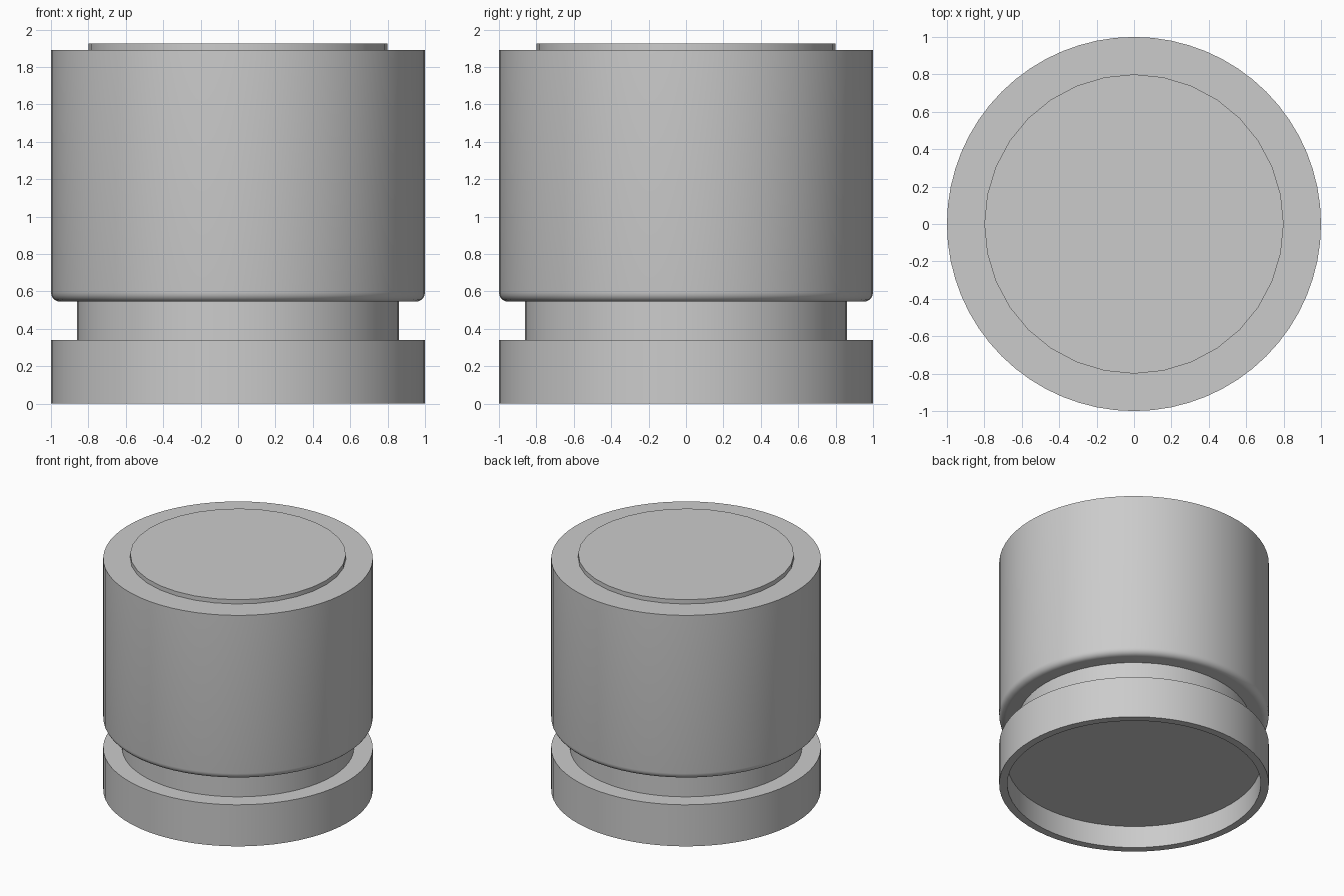
import bpy, bmesh
from math import radians

cube = bpy.data.objects.get("Cube")
if cube:
    bpy.data.objects.remove(cube, do_unlink=True)

grey = bpy.data.materials.new("plain grey")
grey.use_nodes = True
colour = (0.6, 0.6, 0.6, 1)
grey.diffuse_color = colour
grey.node_tree.nodes["Principled BSDF"].inputs["Base Color"].default_value = colour


def drum(name, radius, bottom, top, sides=64, recess=None, fillet=0):
    """Upright cylinder, with an optional recess or rounded edge underneath."""
    bm = bmesh.new()
    bmesh.ops.create_cone(bm, cap_ends=True, segments=sides, radius1=radius,
                          radius2=radius, depth=top - bottom)
    bmesh.ops.translate(bm, verts=bm.verts, vec=(0, 0, (top + bottom) / 2))
    base = min(bm.faces, key=lambda f: f.calc_center_median().z)
    if fillet:
        bmesh.ops.bevel(bm, geom=list(base.edges), offset=fillet,
                        segments=5, profile=0.5, affect='EDGES')
    if recess:
        inner, depth = recess
        bmesh.ops.inset_region(bm, faces=[base], thickness=radius - inner)
        wall = bmesh.ops.extrude_face_region(bm, geom=[base])["geom"]
        floor = [v for v in wall if isinstance(v, bmesh.types.BMVert)]
        bmesh.ops.translate(bm, verts=floor, vec=(0, 0, depth))
        if base.is_valid:
            bmesh.ops.delete(bm, geom=[base], context='FACES_ONLY')
    bmesh.ops.recalc_face_normals(bm, faces=bm.faces)
    mesh = bpy.data.meshes.new(name)
    bm.to_mesh(mesh)
    bm.free()
    mesh.materials.append(grey)
    obj = bpy.data.objects.new(name, mesh)
    bpy.context.collection.objects.link(obj)
    bpy.ops.object.select_all(action='DESELECT')
    obj.select_set(True)
    bpy.context.view_layer.objects.active = obj
    bpy.ops.object.shade_smooth_by_angle(angle=radians(35))


# Hollow foot, narrow neck, rounded body and thin raised lid
drum("base_ring", 1, 0, 0.34, recess=(0.94, 0.18))
drum("neck", 0.86, 0.34, 0.545)
drum("body", 1, 0.545, 1.89, fillet=0.05)
drum("top_disc", 0.8, 1.89, 1.925, sides=32)
